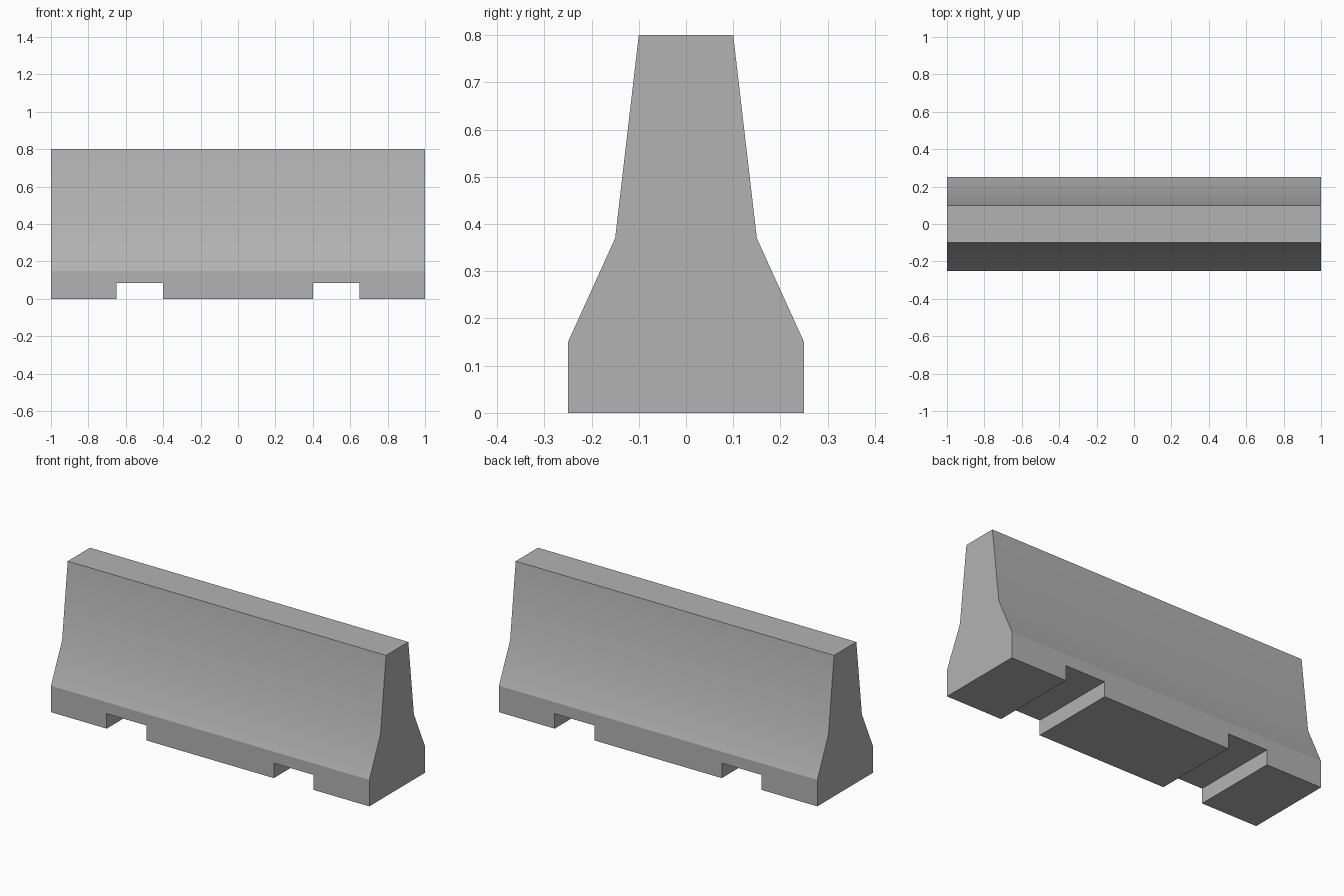
import bpy, bmesh, math

if "Cube" in bpy.data.objects:
    bpy.data.objects.remove(bpy.data.objects["Cube"])

# Concrete colour
concrete = bpy.data.materials.new("concrete grey")
concrete.use_nodes = True
grey = (0.45, 0.45, 0.45, 1)
concrete.diffuse_color = grey
concrete.node_tree.nodes["Principled BSDF"].inputs["Base Color"].default_value = grey


def extrude_profile(name, profile, x0, x1):
    """Extrude a closed (y, z) outline from x0 to x1."""
    bm = bmesh.new()
    face = bm.faces.new([bm.verts.new((x0, y, z)) for y, z in profile])
    result = bmesh.ops.extrude_face_region(bm, geom=[face])
    verts = [v for v in result["geom"] if isinstance(v, bmesh.types.BMVert)]
    bmesh.ops.translate(bm, verts=verts, vec=(x1 - x0, 0, 0))
    bmesh.ops.recalc_face_normals(bm, faces=bm.faces)
    mesh = bpy.data.meshes.new(name)
    bm.to_mesh(mesh)
    bm.free()
    mesh.materials.append(concrete)
    obj = bpy.data.objects.new(name, mesh)
    bpy.context.collection.objects.link(obj)
    return obj


# Barrier body: upright foot, sloped toe, tapered wall
half = [(0.25, 0), (0.25, 0.15), (0.15, 0.37), (0.1, 0.8)]
barrier = extrude_profile("barrier_body", half + [(-y, z) for y, z in reversed(half)], -1, 1)
bpy.context.view_layer.objects.active = barrier
barrier.select_set(True)

# Two lifting slots through the foot
slot = [(-0.4, -0.1), (0.4, -0.1), (0.4, 0.085), (-0.4, 0.085)]
for x0, x1 in ((-0.65, -0.4), (0.4, 0.65)):
    cutter = extrude_profile("slot_cutter", slot, x0, x1)
    cutter.hide_render = True
    cut = barrier.modifiers.new("slot", "BOOLEAN")
    cut.operation = "DIFFERENCE"
    cut.solver = "EXACT"
    cut.object = cutter
    bpy.ops.object.modifier_apply(modifier=cut.name)
    bpy.data.objects.remove(cutter)

# Blend the toe into the wall, keep the other edges crisp
bpy.ops.object.shade_smooth_by_angle(angle=math.radians(21))
